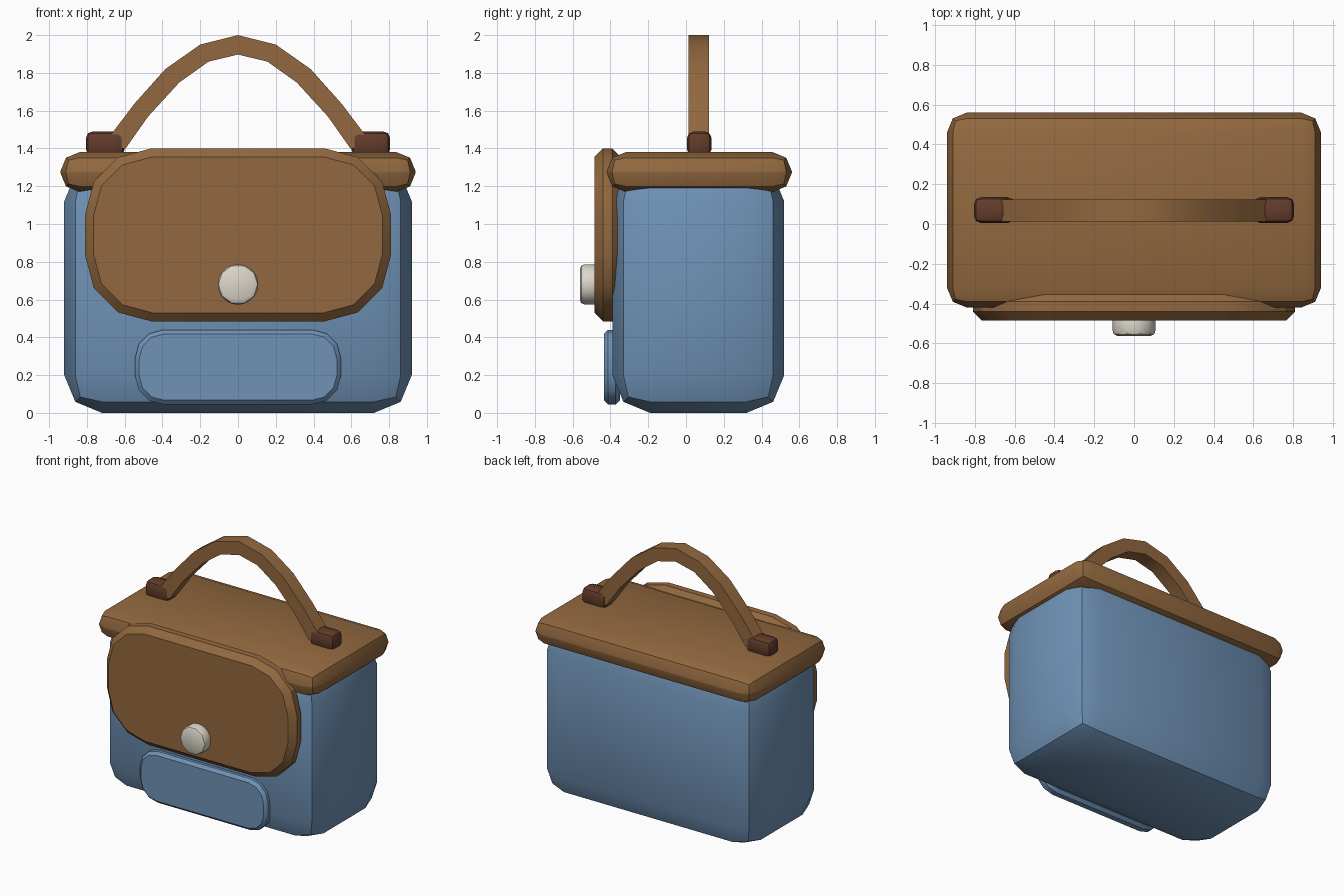
import bpy, bmesh, math
from mathutils import Vector, Matrix

if "Cube" in bpy.data.objects:
    bpy.data.objects.remove(bpy.data.objects["Cube"])


def material(name, rgb):
    m = bpy.data.materials.new(name)
    m.diffuse_color = (*rgb, 1)
    m.use_nodes = True
    m.node_tree.nodes["Principled BSDF"].inputs["Base Color"].default_value = m.diffuse_color
    return m


BLUE = material("blue canvas", (0.16, 0.29, 0.47))
BROWN = material("tan leather", (0.29, 0.14, 0.05))
DARK = material("dark leather", (0.125, 0.045, 0.024))
CREAM = material("cream metal", (0.72, 0.68, 0.59))
YC = 0.065  # centre of the bag from front to back


def finish(name, bm, mat):
    bmesh.ops.recalc_face_normals(bm, faces=bm.faces)
    me = bpy.data.meshes.new(name)
    bm.to_mesh(me)
    bm.free()
    me.materials.append(mat)
    ob = bpy.data.objects.new(name, me)
    bpy.context.collection.objects.link(ob)
    bpy.ops.object.select_all(action='DESELECT')
    ob.select_set(True)
    bpy.context.view_layer.objects.active = ob
    bpy.ops.object.shade_smooth_by_angle(angle=math.radians(30))
    return ob


def bevel(bm, width, segments, min_angle=0):
    bmesh.ops.recalc_face_normals(bm, faces=bm.faces)
    edges = [e for e in bm.edges if e.calc_face_angle(0) > math.radians(min_angle)]
    bmesh.ops.bevel(bm, geom=edges, offset=width, offset_type='OFFSET',
                    segments=segments, profile=0.5, affect='EDGES', clamp_overlap=True)


def box(name, x, y, z, width, mat, segments=2):
    bm = bmesh.new()
    bmesh.ops.create_cube(bm, size=1)
    for v in bm.verts:
        v.co = Vector([(a + b) / 2 + c * (b - a) for (a, b), c in zip((x, y, z), v.co)])
    bevel(bm, width, segments)
    return finish(name, bm, mat)


def prism(outline, y0, y1):
    # Extrude an x-z outline from y0 to y1
    bm = bmesh.new()
    face = bm.faces.new([bm.verts.new((x, y0, z)) for x, z in outline])
    ext = bmesh.ops.extrude_face_region(bm, geom=[face])
    for v in ext["geom"]:
        if isinstance(v, bmesh.types.BMVert):
            v.co.y = y1
    if face.is_valid and len(bm.faces) < len(outline) + 2:
        bm.faces.new([v for v in face.verts])
    return bm


def rounded_plate(name, half_x, z0, z1, r, y0, y1, chamfer, mat):
    pts = []
    corners = [(half_x - r, z1 - r), (r - half_x, z1 - r),
               (r - half_x, z0 + r), (half_x - r, z0 + r)]
    for i, (cx, cz) in enumerate(corners):
        for k in range(4):
            a = math.radians(90 * i + 30 * k)
            pts.append((cx + r * math.cos(a), cz + r * math.sin(a)))
    bm = prism(pts, y0, y1)
    bevel(bm, chamfer, 1, 45)
    return finish(name, bm, mat)


# Main body and lid
box("body", (-0.92, 0.92), (-0.39, 0.52), (0, 1.32), 0.2, BLUE)
box("lid", (-0.94, 0.94), (-0.42, 0.56), (1.17, 1.38), 0.1, BROWN)

# Front flap and pocket
rounded_plate("front_flap", 0.81, 0.485, 1.40, 0.35, -0.485, -0.345, 0.045, BROWN)
rounded_plate("front_pocket", 0.545, 0.045, 0.44, 0.15, -0.435, -0.35, 0.022, BLUE)

# Round clasp button
bm = bmesh.new()
bmesh.ops.create_cone(bm, cap_ends=True, segments=10, radius1=0.112, radius2=0.112, depth=0.11,
                      matrix=Matrix.Translation((0, -0.507, 0.68)) @ Matrix.Rotation(math.pi / 2, 4, 'X')
                      @ Matrix.Rotation(math.pi / 2, 4, 'Z'))
bevel(bm, 0.026, 2)
finish("clasp_button", bm, CREAM)

# Arched carrying handle
outer = [(0.72, 1.41), (0.55, 1.635), (0.385, 1.82), (0.2, 1.95)]
inner = [(0.155, 1.86), (0.31, 1.75), (0.475, 1.57), (0.595, 1.40)]
half = outer + [(0, 2.0)] + [(-x, z) for x, z in reversed(outer)]
under = [(-x, z) for x, z in reversed(inner)] + [(0, 1.897)] + inner
finish("handle", prism(half + under, YC - 0.052, YC + 0.058), BROWN)

# Handle mounts
for side, name in ((-1, "left_handle_mount"), (1, "right_handle_mount")):
    xs = sorted((side * 0.6, side * 0.805))
    box(name, xs, (0.005, 0.135), (1.36, 1.49), 0.035, DARK)
